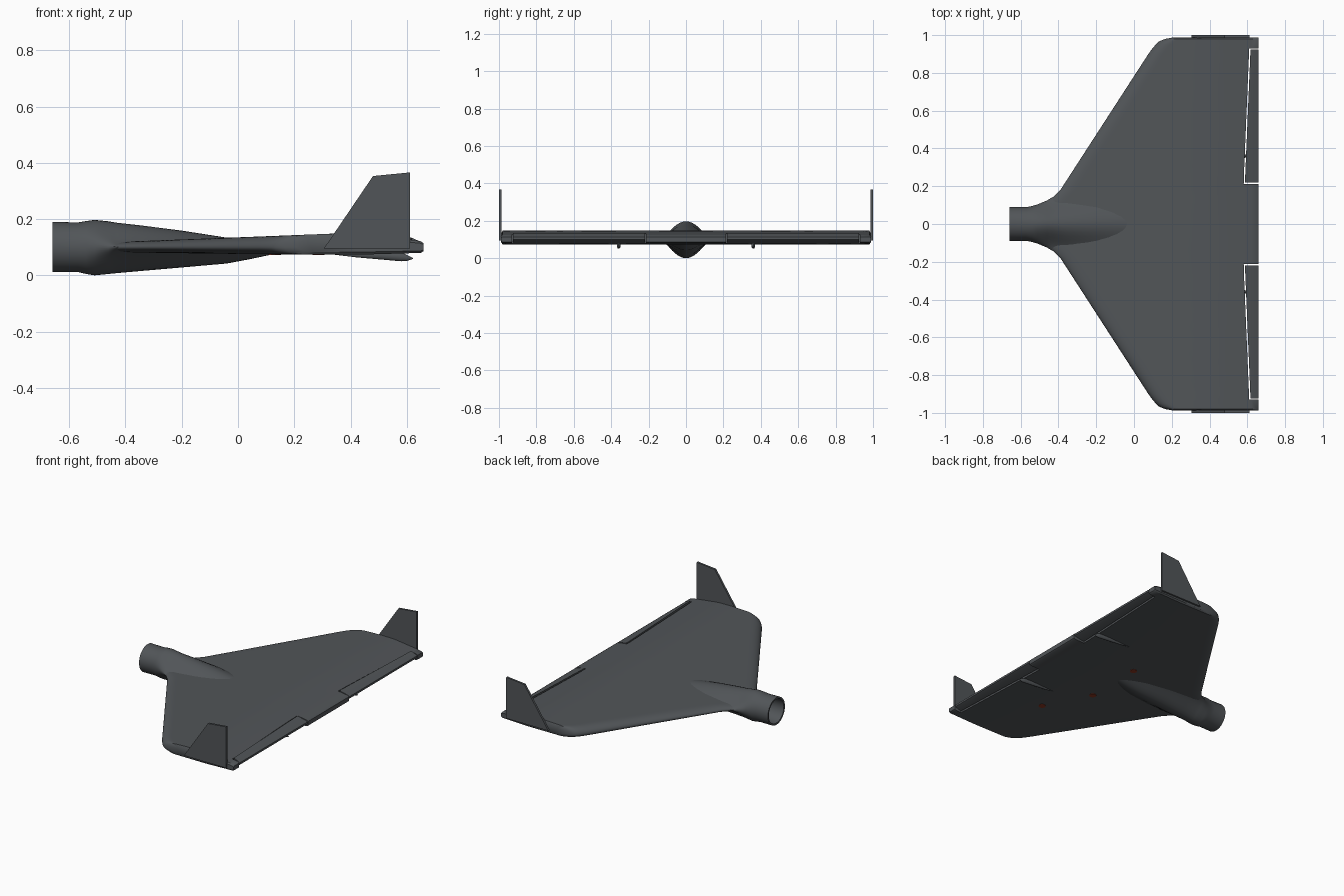
import bpy, bmesh, math

if "Cube" in bpy.data.objects:
    bpy.data.objects.remove(bpy.data.objects["Cube"])


def material(name, rgb):
    m = bpy.data.materials.new(name)
    m.diffuse_color = (*rgb, 1)
    m.use_nodes = True
    m.node_tree.nodes["Principled BSDF"].inputs["Base Color"].default_value = m.diffuse_color
    return m


GREY = material("dark grey", (0.083, 0.091, 0.098))
RED = material("dark red", (0.25, 0.035, 0.015))


def interp(pts, v):
    """Piecewise linear lookup in (key, value) pairs."""
    if v <= pts[0][0]:
        return pts[0][1]
    for (a, fa), (b, fb) in zip(pts, pts[1:]):
        if v <= b:
            return fa + (fb - fa) * (v - a) / (b - a)
    return pts[-1][1]


def loft(name, rings, mat=GREY, angle=35):
    """Skin a list of closed rings and cap both ends."""
    bm = bmesh.new()
    vs = [[bm.verts.new(p) for p in r] for r in rings]
    n = len(vs[0])
    for a, b in zip(vs, vs[1:]):
        for i in range(n):
            j = (i + 1) % n
            bm.faces.new((a[i], a[j], b[j], b[i]))
    bm.faces.new(vs[0])
    bm.faces.new(vs[-1])
    bmesh.ops.recalc_face_normals(bm, faces=bm.faces)
    me = bpy.data.meshes.new(name)
    bm.to_mesh(me)
    bm.free()
    ob = bpy.data.objects.new(name, me)
    bpy.context.collection.objects.link(ob)
    me.materials.append(mat)
    bpy.ops.object.select_all(action='DESELECT')
    ob.select_set(True)
    bpy.context.view_layer.objects.active = ob
    bpy.ops.object.shade_smooth_by_angle(angle=math.radians(angle))
    return ob


# --- wing: span stations, swept leading edge, rounded nose of the section
LEAD = [(0, -0.46), (0.1, -0.46), (0.14, -0.43), (0.18, -0.39), (0.90, 0.076),
        (0.93, 0.098), (0.95, 0.115), (0.967, 0.133), (0.98, 0.165), (0.988, 0.21)]
TOP = [(-0.45, 0.118), (0, 0.135), (0.33, 0.148), (0.45, 0.147), (0.66, 0.121)]
BOTTOM = [(-0.45, 0.082), (0.1, 0.075), (0.45, 0.074), (0.66, 0.08)]
MID = 0.1


def hinge(y):
    return 0.58 + (min(max(abs(y), 0.215), 0.93) - 0.215) * 0.042


def wing_ring(y):
    lead, aft = interp(LEAD, abs(y)), hinge(y)
    tip = 0.65 if abs(y) > 0.985 else 1.0
    upper, lower = [], []
    for i in range(25):
        d = (aft - lead) * (i / 24) ** 2
        s = min(1, d / 0.07)
        k = tip * math.sqrt(1 - (1 - s) ** 2)
        x = lead + d
        upper.append((x, y, MID + (interp(TOP, x) - MID) * k))
        if i:
            lower.append((x, y, MID + (interp(BOTTOM, x) - MID) * k))
    return upper[::-1] + lower


half = [0.1, 0.14, 0.18, 0.3, 0.45, 0.6, 0.75, 0.9, 0.93, 0.95, 0.967, 0.98, 0.988]
loft("wing", [wing_ring(y) for y in [-v for v in half[::-1]] + [0] + half])


# --- trailing edge pieces and control surfaces
def fixed_edge(name, ys):
    rings = []
    for y in ys:
        h = hinge(y) - 0.002
        k = 0.65 if abs(y) > 0.985 else 1
        prof = [(h, interp(TOP, h)), (0.62, 0.126), (0.65, 0.121), (0.66, 0.114),
                (0.66, 0.086), (0.65, 0.08), (h, interp(BOTTOM, h))]
        rings.append([(x, y, MID + (z - MID) * k) for x, z in prof])
    loft(name, rings)


fixed_edge("centre_trailing_edge", (-0.213, 0.213))
for s, side in ((1, "left"), (-1, "right")):
    fixed_edge(side + "_tip_trailing_edge", [s * v for v in (0.93, 0.98, 0.988)])
    loft(side + "_elevon", [[(hinge(y) + 0.007, s * y, 0.134), (0.65, s * y, 0.119),
                             (0.66, s * y, 0.113), (0.66, s * y, 0.1),
                             (0.65, s * y, 0.095), (hinge(y) + 0.007, s * y, 0.084)]
                            for y in (0.219, 0.924)])

    # thin upright fins at the wing tips
    fin = [(0.305, 0.095), (0.48, 0.353), (0.612, 0.366), (0.612, 0.095)]
    loft(side + "_fin", [[(x, s * y, z) for x, z in fin] for y in (0.986, 1.0)])

    # slim actuator fairings under the wing
    loft(side + "_fairing",
         [[(x, s * 0.36 + w * math.cos(a), c + h * math.sin(a))
           for a in [2 * math.pi * i / 12 for i in range(12)]]
          for x, w, c, h in ((0.33, 0.001, 0.077, 0.002), (0.42, 0.007, 0.075, 0.011),
                             (0.5, 0.01, 0.072, 0.015), (0.58, 0.01, 0.066, 0.016),
                             (0.60, 0.008, 0.062, 0.011), (0.622, 0.001, 0.06, 0.002))])

# --- body: open round nose tube that flares into the wing
# x, half width, top, bottom, flare (0 = round, 1 = bell shaped)
BODY = [(-0.54, 0.074, 0.174, 0.026, 0), (-0.659, 0.078, 0.178, 0.022, 0),
        (-0.66, 0.089, 0.190, 0.011, 0), (-0.57, 0.089, 0.188, 0.012, 0),
        (-0.54, 0.095, 0.193, 0.005, 0.05), (-0.51, 0.104, 0.197, 0.0, 0.2),
        (-0.46, 0.125, 0.192, 0.005, 0.55), (-0.43, 0.143, 0.187, 0.008, 0.8),
        (-0.35, 0.17, 0.178, 0.015, 1), (-0.2, 0.17, 0.159, 0.028, 1),
        (-0.04, 0.15, 0.134, 0.042, 1), (0.04, 0.13, 0.125, 0.057, 1),
        (0.13, 0.1, 0.12, 0.076, 1)]
rings = []
for x, w, top, bot, flare in BODY:
    ring = []
    for i in range(48):
        a = 2 * math.pi * i / 48
        bell = 0.5 * (1 + math.cos(math.pi * math.cos(a)))
        k = (1 - flare) * abs(math.sin(a)) + flare * bell
        ring.append((x, w * math.cos(a), MID + ((top if math.sin(a) > 0 else bot) - MID) * k))
    rings.append(ring)
loft("body", rings)

# --- small red markers under the wing
for n, (x, y) in enumerate(((0.13, 0.15), (0.13, -0.24), (0.286, -0.54))):
    loft("belly_marker_%d" % (n + 1),
         [[(x + 0.022 * math.cos(a), y + 0.022 * math.sin(a), z)
           for a in [2 * math.pi * i / 16 for i in range(16)]] for z in (0.0725, 0.078)], RED)
